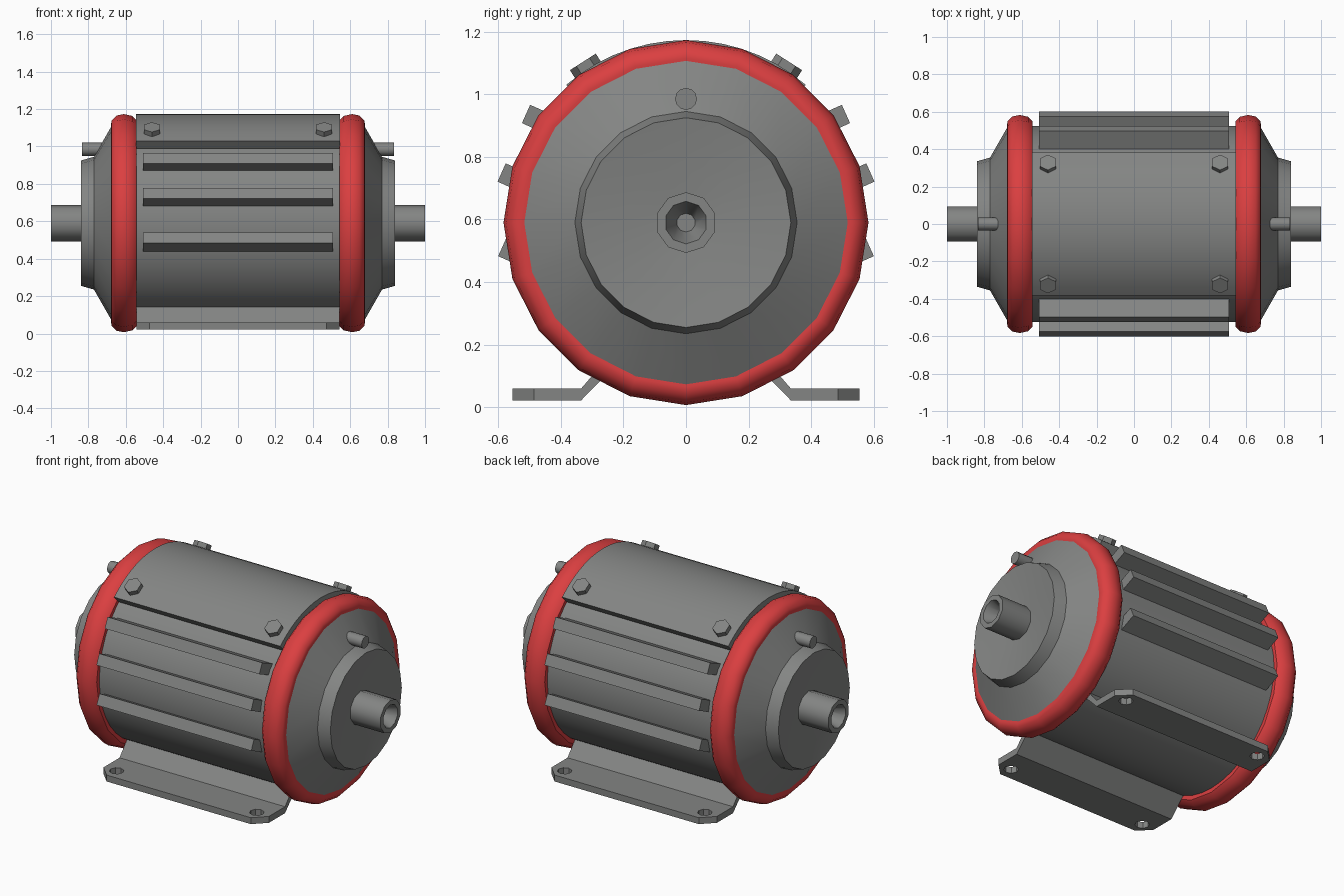
import bpy, bmesh, math
from mathutils import Matrix, Vector

if "Cube" in bpy.data.objects:
    bpy.data.objects.remove(bpy.data.objects["Cube"])

CZ = 0.59  # height of the motor axis


def material(name, rgb):
    m = bpy.data.materials.new(name)
    m.diffuse_color = (*rgb, 1)
    m.use_nodes = True
    m.node_tree.nodes["Principled BSDF"].inputs["Base Color"].default_value = m.diffuse_color
    return m


GREY = material("machine grey", (0.23, 0.235, 0.23))
RED = material("ring red", (0.71, 0.05, 0.052))


def finish(bm, name, mat, smooth=None):
    bmesh.ops.remove_doubles(bm, verts=bm.verts, dist=1e-5)
    bmesh.ops.recalc_face_normals(bm, faces=bm.faces)
    me = bpy.data.meshes.new(name)
    bm.to_mesh(me)
    bm.free()
    me.materials.append(mat)
    ob = bpy.data.objects.new(name, me)
    bpy.context.collection.objects.link(ob)
    if smooth:
        bpy.ops.object.select_all(action='DESELECT')
        ob.select_set(True)
        bpy.context.view_layer.objects.active = ob
        bpy.ops.object.shade_smooth_by_angle(angle=math.radians(smooth))
    return ob


def lathe(name, profile, mat, segs=20, side=1, z=CZ, smooth=30, closed=False):
    """Spin (x, radius) points around an axis parallel to x."""
    bm = bmesh.new()
    rings = []
    for x, r in profile:
        rings.append([bm.verts.new((side * x, r * math.sin(math.tau * i / segs),
                                    z + r * math.cos(math.tau * i / segs)))
                      for i in range(segs)])
    pairs = list(zip(rings, rings[1:]))
    if closed:
        pairs.append((rings[-1], rings[0]))
    for a, b in pairs:
        for i in range(segs):
            j = (i + 1) % segs
            bm.faces.new((a[i], a[j], b[j], b[i]))
    if not closed:
        for r in (rings[0], rings[-1]):
            bm.faces.new(r)
    return finish(bm, name, mat, smooth)


def extrude(bm, points, vec):
    """Extrude a closed outline of 3D points along a vector."""
    f = bm.faces.new([bm.verts.new(p) for p in points])
    g = bmesh.ops.extrude_face_region(bm, geom=[f])["geom"]
    bmesh.ops.translate(bm, vec=vec, verts=[v for v in g if isinstance(v, bmesh.types.BMVert)])


# Main casing
lathe("casing", [(-0.6, 0.523), (0.6, 0.523)], GREY, 40)

for side, tag in ((-1, "left"), (1, "right")):
    # Rounded red ring
    lathe(f"{tag}_ring", [(0.545, 0.49), (0.542, 0.55), (0.565, 0.573), (0.61, 0.583), (0.65, 0.575),
                          (0.675, 0.55), (0.68, 0.525), (0.67, 0.49)], RED, side=side, smooth=45, closed=True)
    # End bell with a dished face
    lathe(f"{tag}_end_bell", [(0.6, 0.51), (0.67, 0.53), (0.77, 0.355), (0.84, 0.335), (0.80, 0.08)],
          GREY, side=side)
    # Shaft with a centre hole
    lathe(f"{tag}_shaft", [(0.76, 0.097), (1.0, 0.097), (1.0, 0.068), (0.90, 0.03)], GREY, 10, side, smooth=38)
    # Small pin above the shaft
    lathe(f"{tag}_pin", [(0.66, 0.035), (0.835, 0.035)], GREY, 12, side, z=0.985, smooth=38)

# Curved top cover
bm = bmesh.new()
N, A = 14, math.radians(41)
angles = [-A + 2 * A * i / N for i in range(N + 1)]
outline = [(-0.545, 0.583 * math.sin(a), CZ + 0.583 * math.cos(a)) for a in angles]
outline += [(-0.545, 0.53 * math.sin(a), CZ + 0.53 * math.cos(a)) for a in reversed(angles)]
extrude(bm, outline, (1.09, 0, 0))
finish(bm, "top_cover", GREY, 30)

# Hexagonal bolts on the cover
for sx in (-1, 1):
    for sy in (-1, 1):
        bm = bmesh.new()
        d = Vector((0, sy * math.sin(math.radians(32.7)), math.cos(math.radians(32.7))))
        rot = Matrix.Rotation(-sy * math.radians(32.7), 4, 'X')
        mat = Matrix.Translation(Vector((sx * 0.46, 0, CZ)) + d * 0.587) @ rot
        bmesh.ops.create_cone(bm, cap_ends=True, segments=6, radius1=0.049, radius2=0.049,
                              depth=0.046, matrix=mat)
        finish(bm, "cover_bolt", GREY)

# Side fins, all tilted alike
t = math.radians(24)
for sy in (-1, 1):
    for y, z in ((0.511, 0.937), (0.589, 0.75), (0.587, 0.512)):
        bm = bmesh.new()
        pts = []
        for u, v in ((0, 0.032), (0, -0.032), (-0.17, -0.032), (-0.17, 0.032)):
            pts.append((-0.507, sy * (y + u * math.cos(t) - v * math.sin(t)),
                        z + u * math.sin(t) + v * math.cos(t)))
        extrude(bm, pts, (1.014, 0, 0))
        finish(bm, "side_fin", GREY)

# Feet: bent plates with clipped corners and bolt holes
for sy, tag in ((-1, "front"), (1, "back")):
    bm = bmesh.new()
    profile = [(0.555, 0.022), (0.555, 0.06), (0.335, 0.06), (0.235, 0.175), (0.2, 0.16), (0.335, 0.022)]
    extrude(bm, [(-0.543, sy * y, z) for y, z in profile], (1.086, 0, 0))
    for sx in (-1, 1):
        geom = bm.verts[:] + bm.edges[:] + bm.faces[:]
        cut = bmesh.ops.bisect_plane(bm, geom=geom, plane_co=(sx * 0.543, sy * 0.485, 0),
                                     plane_no=(sx, sy, 0), clear_outer=True)
        edges = [e for e in cut["geom_cut"] if isinstance(e, bmesh.types.BMEdge)]
        bmesh.ops.holes_fill(bm, edges=edges, sides=0)
    foot = finish(bm, f"{tag}_foot", GREY)

    bm = bmesh.new()
    for sx in (-1, 1):
        bmesh.ops.create_cone(bm, cap_ends=True, segments=8, radius1=0.04, radius2=0.04, depth=0.2,
                              matrix=Matrix.Translation((sx * 0.46, sy * 0.48, 0.04)))
    cutter = finish(bm, f"{tag}_hole_cutter", GREY)
    cutter.hide_render = True
    cutter.hide_set(True)
    mod = foot.modifiers.new("bolt_holes", 'BOOLEAN')
    mod.object = cutter
    mod.solver = 'EXACT'
